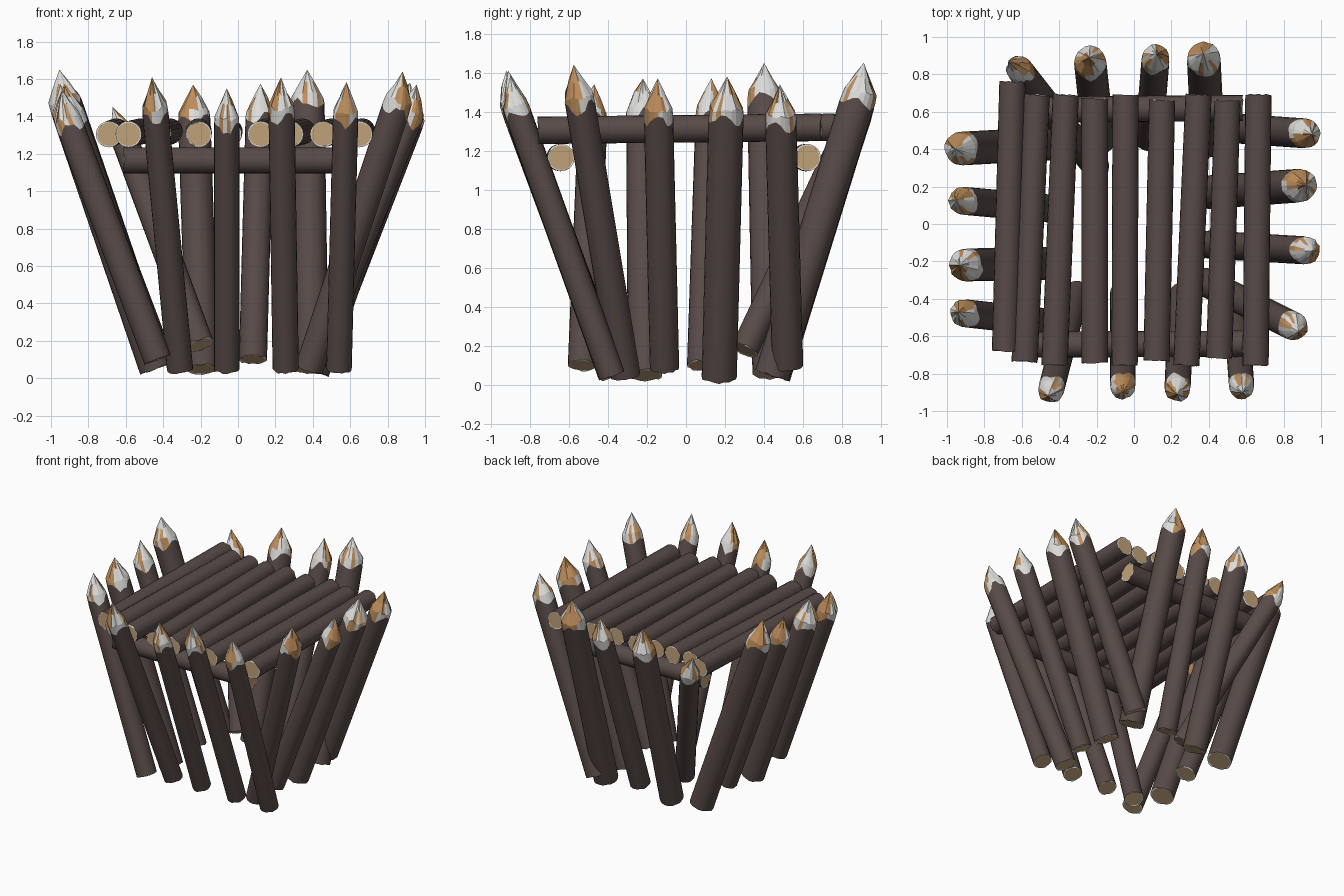
import bpy, bmesh, math, random
from mathutils import Vector

if "Cube" in bpy.data.objects:
    bpy.data.objects.remove(bpy.data.objects["Cube"])

random.seed(4)
SIDES = 20


def material(name, rgb):
    m = bpy.data.materials.new(name)
    m.diffuse_color = (*rgb, 1)
    m.use_nodes = True
    m.node_tree.nodes["Principled BSDF"].inputs["Base Color"].default_value = m.diffuse_color
    return m


MATS = [material("dark_bark", (0.098, 0.070, 0.064)),
        material("cut_end_tan", (0.53, 0.36, 0.19)),
        material("pale_wood", (0.72, 0.72, 0.71)),
        material("orange_wood", (0.52, 0.27, 0.105))]
BARK, TAN, PALE, ORANGE = range(4)


def frame(axis):
    """Two directions square to the log axis, the first one close to +x."""
    u = Vector((0, 1, 0)).cross(axis) if abs(axis.y) < 0.8 else Vector((1, 0, 0))
    u = (u - axis * u.dot(axis)).normalized()
    return u, axis.cross(u)


def ring(bm, centre, axis, r, jit=0.0):
    u, v = frame(axis)
    out = []
    for i in range(SIDES):
        a = 2 * math.pi * i / SIDES
        p = centre + (u * math.cos(a) + v * math.sin(a)) * r
        out.append(bm.verts.new(p + axis * random.uniform(-jit, jit)))
    return out


def bridge(bm, a, b, mat, smooth):
    faces = []
    for i in range(SIDES):
        j = (i + 1) % SIDES
        f = bm.faces.new((a[i], a[j], b[j], b[i]))
        f.material_index, f.smooth = mat, smooth
        faces.append(f)
    return faces


def cut_end(bm, rim, centre, axis, r):
    """Sawn end: thin pale rim around a tan disc."""
    inner = ring(bm, centre, axis, r * 0.9)
    bridge(bm, inner, rim, PALE, False)
    f = bm.faces.new(inner)
    f.material_index = TAN


def finish(bm, name):
    bmesh.ops.recalc_face_normals(bm, faces=bm.faces)
    me = bpy.data.meshes.new(name)
    bm.to_mesh(me)
    bm.free()
    # crisp edges wherever the wood colour changes or the form turns sharply
    ob = bpy.data.objects.new(name, me)
    bpy.context.collection.objects.link(ob)
    for m in MATS:
        me.materials.append(m)
    return ob


def log(name, p, q, r):
    """Plain log with two sawn ends."""
    p, q = Vector(p), Vector(q)
    axis = (q - p).normalized()
    bm = bmesh.new()
    a, b = ring(bm, p, axis, r, 0.006), ring(bm, q, axis, r, 0.006)
    bridge(bm, a, b, BARK, True)
    cut_end(bm, a, p, axis, r)
    cut_end(bm, b, q, axis, r)
    return finish(bm, name)


def stake(name, foot, tip, r, patch, out):
    """Leaning log with a hewn point; patch = direction of the orange wood."""
    foot, tip = Vector(foot), Vector(tip)
    end = tip + Vector(out) * 0.03
    axis = (end - foot).normalized()
    length = (end - foot).length
    u, v = frame(axis)
    bm = bmesh.new()
    base = ring(bm, foot, axis, r, 0.006)
    top = ring(bm, foot + axis * (length - 0.215), axis, r)
    # jagged lower edge of the hewn wood
    phase = random.uniform(0, 6)
    for i, vert in enumerate(top):
        a = 2 * math.pi * i / SIDES
        vert.co += axis * (0.026 * math.sin(3 * a + phase) + random.uniform(-0.014, 0.014))
    bridge(bm, base, top, BARK, True)
    cut_end(bm, base, foot, axis, r)
    shoulder = ring(bm, foot + axis * (length - 0.16), axis, r * 0.95, 0.014)
    c = (foot + axis * (length - 0.085)).lerp(tip - axis * 0.085, 0.4)
    middle = ring(bm, c, axis, r * 0.48, 0.012)
    for vert in middle:
        vert.co = c + (vert.co - c) * random.uniform(0.88, 1.14)
    hewn = bridge(bm, top, shoulder, PALE, False)
    hewn += bridge(bm, shoulder, middle, PALE, False)
    point = bm.verts.new(tip)
    for i in range(SIDES):
        f = bm.faces.new((middle[i], middle[(i + 1) % SIDES], point))
        f.material_index = PALE
        hewn.append(f)
    # orange patches: a main sector and a smaller one opposite
    for k, f in enumerate(hewn):
        d = f.calc_center_median() - foot
        a = math.degrees(math.atan2(d.dot(v), d.dot(u)))
        gap = abs((a - patch + 180) % 360 - 180)
        row = k // SIDES
        wide = (40, 62, 85)[row]
        if gap < wide + random.uniform(-12, 12) or (row < 2 and 145 < gap < 168):
            f.material_index = ORANGE
    return finish(bm, name)


# stakes of each side: foot, tip, radius, patch direction in degrees
rows = {
    "front": ((0, -1, 0), [
        ((-0.31, -0.37, 0.05), (-0.46, -0.92, 1.61), 0.07, 215),
        ((-0.06, -0.37, 0.05), (-0.06, -0.90, 1.55), 0.068, 80),
        ((0.255, -0.38, 0.05), (0.23, -0.91, 1.61), 0.07, 190),
        ((0.54, -0.38, 0.05), (0.58, -0.90, 1.585), 0.068, 265)]),
    "right": ((1, 0, 0), [
        ((0.38, -0.31, 0.05), (0.88, -0.575, 1.64), 0.077, 320),
        ((0.40, -0.11, 0.09), (0.955, -0.145, 1.57), 0.075, 330),
        ((0.40, 0.17, 0.04), (0.92, 0.21, 1.58), 0.09, 130),
        ((0.42, 0.52, 0.10), (0.95, 0.48, 1.54), 0.08, 250)]),
    "back": ((0, 1, 0), [
        ((-0.20, 0.30, 0.18), (-0.67, 0.87, 1.45), 0.072, 10),
        ((-0.19, 0.45, 0.05), (-0.24, 0.89, 1.57), 0.087, 215),
        ((0.08, 0.46, 0.10), (0.12, 0.91, 1.575), 0.075, 20),
        ((0.395, 0.44, 0.05), (0.37, 0.91, 1.65), 0.09, 110)]),
    "left": ((-1, 0, 0), [
        ((-0.44, 0.43, 0.06), (-0.955, 0.40, 1.65), 0.09, 100),
        ((-0.42, 0.08, 0.10), (-0.95, 0.13, 1.57), 0.075, 90),
        ((-0.44, -0.21, 0.05), (-0.93, -0.22, 1.57), 0.088, 250),
        ((-0.43, -0.53, 0.10), (-0.94, -0.47, 1.54), 0.075, 80)])}
for side, (out, stakes) in rows.items():
    for n, (foot, tip, r, patch) in enumerate(stakes, 1):
        stake(f"{side}_stake_{n}", foot, tip, r, patch, out)

# two cross beams under the deck
log("front_beam", (-0.61, -0.645, 1.165), (0.58, -0.64, 1.165), 0.07)
log("back_beam", (-0.60, 0.61, 1.165), (0.58, 0.62, 1.165), 0.07)

# deck logs: front x, front y, back x, back y
deck = [(-0.69, -0.68, -0.65, 0.76), (-0.585, -0.735, -0.52, 0.69),
        (-0.425, -0.755, -0.365, 0.69), (-0.21, -0.74, -0.21, 0.67),
        (-0.05, -0.755, -0.045, 0.69), (0.12, -0.73, 0.15, 0.66),
        (0.28, -0.755, 0.345, 0.69), (0.455, -0.715, 0.50, 0.66),
        (0.65, -0.755, 0.665, 0.69)]
for n, (x0, y0, x1, y1) in enumerate(deck, 1):
    log(f"deck_log_{n}", (x0, y0, 1.305), (x1, y1, 1.32), 0.07)
